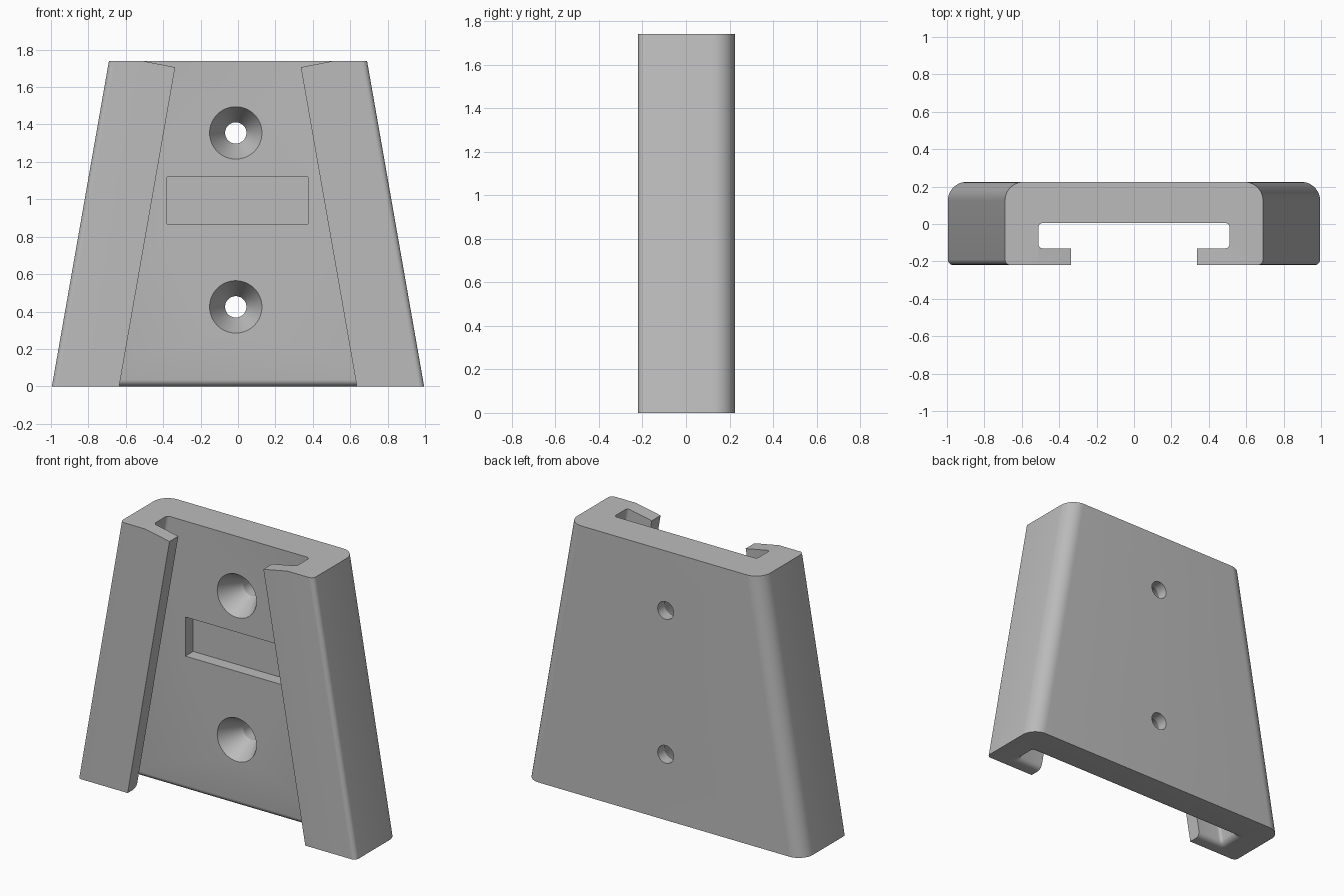
import bpy
import bmesh
from math import cos, sin, pi, sqrt

H = 1.74        # height
SPREAD = 0.305  # extra half width at the bottom
FLARE = 0.035   # rounding of the channel mouth

old = bpy.data.objects.get("Cube")
if old:
    bpy.data.objects.remove(old)

grey = bpy.data.materials.new("matte grey")
grey.use_nodes = True
colour = (0.5, 0.5, 0.5, 1)
grey.diffuse_color = colour
grey.node_tree.nodes["Principled BSDF"].inputs["Base Color"].default_value = colour


def loft(name, rings):
    """Closed solid through rings with equal point counts."""
    bm = bmesh.new()
    rows = [[bm.verts.new(p) for p in ring] for ring in rings]
    n = len(rows[0])
    for a, b in zip(rows, rows[1:]):
        for i in range(n):
            j = (i + 1) % n
            bm.faces.new((a[i], a[j], b[j], b[i]))
    bm.faces.new(rows[0][::-1])
    bm.faces.new(rows[-1])
    bmesh.ops.recalc_face_normals(bm, faces=bm.faces)
    mesh = bpy.data.meshes.new(name)
    bm.to_mesh(mesh)
    bm.free()
    mesh.materials.append(grey)
    obj = bpy.data.objects.new(name, mesh)
    bpy.context.collection.objects.link(obj)
    return obj


def corner(cx, cy, r, start, turn, steps, flare=(0, 0)):
    """Quarter arc about a centre, with the flare direction of its points."""
    angles = [start + turn * i / steps * pi / 2 for i in range(steps + 1)]
    return [(cx + r * cos(a), cy + r * sin(a), *flare) for a in angles]


# Right half of the C-shaped section at the top: channel, lip, outside
half = corner(0.49, -0.015, 0.02, pi / 2, -1, 4, (1, 1))
half += corner(0.49, -0.11, 0.02, 0, -1, 4, (1, -1))
half += [(0.33, -0.13, 0, -1), (0.33, -0.22, 0, 0)]
half += corner(0.66, -0.19, 0.03, -pi / 2, 1, 6)
half += corner(0.59, 0.125, 0.1, 0, 1, 12)
section = half + [(-x, y, -fx, fy) for x, y, fx, fy in reversed(half)]


def ring_at(z):
    t = max(0, 1 - z / FLARE)
    f = FLARE * (1 - sqrt(1 - t * t))
    grow = SPREAD * (1 - z / H)
    return [(x + (grow if x > 0 else -grow) + f * fx, y + f * fy, z)
            for x, y, fx, fy in section]


levels = [FLARE * (1 - cos(i * pi / 12)) for i in range(7)] + [H]
bracket = loft("wall_bracket", [ring_at(z) for z in levels])

cutters = []

# Countersunk screw holes
for z in (0.425, 1.355):
    rings = [[(-0.012 + r * cos(i * pi / 32), y, z + r * sin(i * pi / 32))
              for i in range(64)]
             for y, r in ((-0.05, 0.14), (0.005, 0.14), (0.155, 0.057), (0.3, 0.057))]
    cutters.append(loft("screw_hole_cutter", rings))

# Shallow rectangular pocket
pocket = [(-0.38, 0.867), (0.373, 0.867), (0.373, 1.12), (-0.38, 1.12)]
cutters.append(loft("pocket_cutter", [[(x, y, z) for x, z in pocket] for y in (-0.05, 0.085)]))

# Sloping tops of the lips
wedge = [(0.52, 1.742), (0.28, 1.695), (0.28, 1.8), (0.52, 1.8)]
for side in (1, -1):
    cutters.append(loft("lip_slope_cutter",
                        [[(side * x, y, z) for x, z in wedge] for y in (-0.3, -0.06)]))

for c in cutters:
    c.hide_render = True
    mod = bracket.modifiers.new("cut", 'BOOLEAN')
    mod.operation = 'DIFFERENCE'
    mod.solver = 'EXACT'
    mod.object = c

# Bake the cuts and drop the cutters
bpy.context.view_layer.update()
graph = bpy.context.evaluated_depsgraph_get()
baked = bpy.data.meshes.new_from_object(bracket.evaluated_get(graph))
bracket.modifiers.clear()
bracket.data = baked
for c in cutters:
    bpy.data.objects.remove(c)

bpy.ops.object.select_all(action='DESELECT')
bracket.select_set(True)
bpy.context.view_layer.objects.active = bracket
bpy.ops.object.shade_smooth_by_angle(angle=pi / 7)
